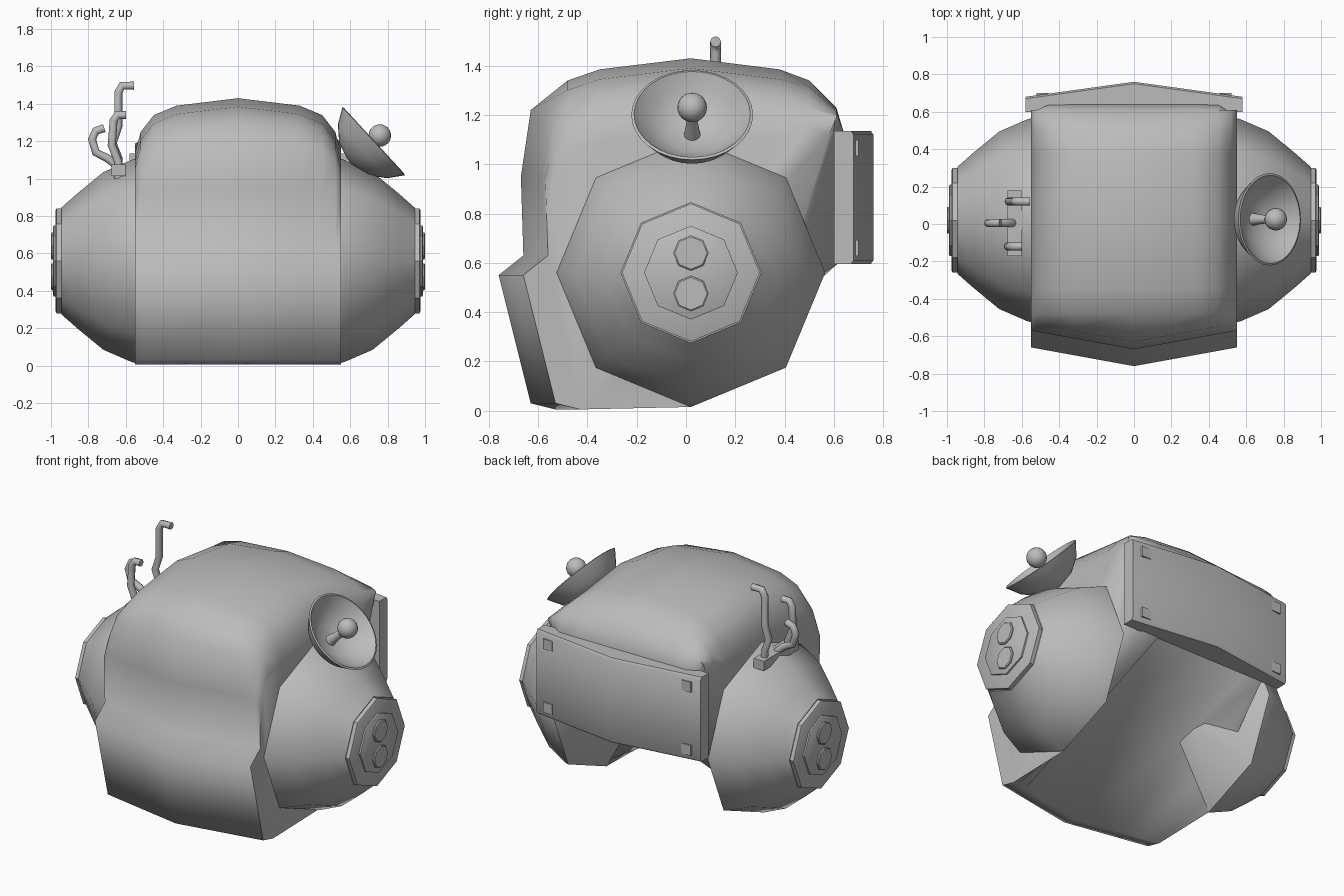
import bpy, bmesh, math
from mathutils import Vector, Matrix

cube = bpy.data.objects.get("Cube")
if cube:
    bpy.data.objects.remove(cube, do_unlink=True)

grey = bpy.data.materials.new("plain_grey")
grey.use_nodes = True
colour = (0.5, 0.5, 0.5, 1)
grey.diffuse_color = colour
grey.node_tree.nodes["Principled BSDF"].inputs["Base Color"].default_value = colour


def clamp(v):
    return max(0, min(1, v))


def finish(bm, name, angle=35):
    bmesh.ops.recalc_face_normals(bm, faces=bm.faces)
    mesh = bpy.data.meshes.new(name)
    bm.to_mesh(mesh)
    bm.free()
    mesh.materials.append(grey)
    ob = bpy.data.objects.new(name, mesh)
    bpy.context.collection.objects.link(ob)
    bpy.ops.object.select_all(action="DESELECT")
    bpy.context.view_layer.objects.active = ob
    ob.select_set(True)
    bpy.ops.object.shade_smooth_by_angle(angle=math.radians(angle))


def loft(rings, name, angle=35):
    """Skin equal-length rings and close both ends."""
    bm = bmesh.new()
    rows = [[bm.verts.new(p) for p in ring] for ring in rings]
    n = len(rows[0])
    for a, b in zip(rows, rows[1:]):
        for i in range(n):
            j = (i + 1) % n
            bm.faces.new((a[i], a[j], b[j], b[i]))
    bm.faces.new(rows[0])
    bm.faces.new(rows[-1])
    finish(bm, name, angle)


def lathe(profile, sides, origin, axis, name, angle=35):
    """Spin (distance, radius) pairs about an axis."""
    rot = Vector(axis).to_track_quat("X", "Z").to_matrix()
    rings = []
    for d, r in profile:
        ring = []
        for i in range(sides):
            a = math.tau * i / sides
            ring.append(Vector(origin) + rot @ Vector((d, r * math.cos(a), r * math.sin(a))))
        rings.append(ring)
    loft(rings, name, angle)


def box(centre, size, name):
    bm = bmesh.new()
    bmesh.ops.create_cube(bm, size=1, matrix=Matrix.Translation(centre) @ Matrix.Diagonal((*size, 1)))
    finish(bm, name)


def tube(points, radius, name):
    curve = bpy.data.curves.new(name, "CURVE")
    curve.dimensions = "3D"
    curve.bevel_depth = radius
    curve.bevel_resolution = 2
    curve.use_fill_caps = True
    spline = curve.splines.new("POLY")
    spline.points.add(len(points) - 1)
    for p, co in zip(spline.points, points):
        p.co = (*co, 1)
    curve.materials.append(grey)
    ob = bpy.data.objects.new(name, curve)
    bpy.context.collection.objects.link(ob)


# Body: side profile swept across, rounded over the shoulders,
# hollowed underneath at the back and undercut beside the hatch
profile = [(0.02, 0.015), (-0.53, 0.005), (-0.63, 0.03), (-0.76, 0.55), (-0.66, 0.63),
           (-0.67, 0.95), (-0.63, 1.22), (-0.48, 1.34), (-0.35, 1.385), (0.02, 1.43),
           (0.38, 1.385), (0.5, 1.34), (0.61, 1.23), (0.64, 1.13), (0.62, 0.6)]
half = [(0.55, 0.29), (0.52, 0.18), (0.45, 0.09), (0.33, 0.04)]
columns = [(-x, d) for x, d in half] + [(0, 0)] + half[::-1]
rings = []
for x, drop in columns:
    ring = []
    for y, z in profile:
        fall = drop * clamp((z - 0.9) / 0.45) * clamp((0.66 - y) / 0.25)
        if y < -0.5:
            y += 0.1 * abs(x) / 0.55
        elif y > 0.6 and z < 1.2:
            y -= clamp((abs(x) - 0.45) / 0.1) * (0.06 if z > 1 else 0.2)
        elif z < 0.1:
            z += 0.385 * clamp((0.55 - abs(x)) / 0.22)
        ring.append((x, y, z - fall))
    rings.append(ring)
loft(rings, "body", 70)

# Rear hatch: shallow wedge panel with square corner studs
hatch = []
for x in (-0.58, 0, 0.58):
    y = 0.76 - 0.08 * abs(x) / 0.58
    hatch.append([(x, 0.6, 0.595), (x, y - 0.01, 0.595), (x, y, 0.61),
                  (x, y, 1.12), (x, y - 0.01, 1.135), (x, 0.6, 1.135)])
loft(hatch, "rear_hatch", 50)
for x in (-0.49, 0.49):
    for z in (0.66, 1.065):
        box((x, 0.69, z), (0.065, 0.02, 0.065), "hatch_stud")

# Side pods: octagonal, tapering both ways, with layered end plates and twin caps
for s, label in ((1, "left"), (-1, "right")):
    centre = Vector((0, 0.02, 0.56))
    axis = (s, 0, 0)
    lathe([(0.33, 0.16), (0.55, 0.545), (0.57, 0.54), (0.72, 0.475), (0.86, 0.36), (0.945, 0.285)],
          8, centre, axis, label + "_pod", 50)
    lathe([(0.93, 0.28), (0.97, 0.28), (0.975, 0.27)], 8, centre, axis, label + "_end_plate")
    lathe([(0.96, 0.19), (0.985, 0.19), (0.988, 0.185)], 8, centre, axis, label + "_inner_plate")
    for dz in (0.08, -0.085):
        lathe([(0.97, 0.072), (0.995, 0.072), (1.0, 0.066)], 8, centre + Vector((0, 0, dz)), axis, label + "_cap")

# Dish: hollow bowl, stem and ball
aim = Vector((0.735, 0, 0.675)).normalized()
hub = Vector((0.725, 0.025, 1.2))
lathe([(-0.17, 0.02), (-0.14, 0.12), (-0.08, 0.195), (0, 0.247), (0.004, 0.236),
       (-0.055, 0.185), (-0.11, 0.1), (-0.12, 0.01)], 32, hub, aim, "dish_bowl", 50)
lathe([(-0.13, 0.035), (-0.06, 0.025), (0.04, 0.018)], 16, hub, aim, "dish_stem")
bm = bmesh.new()
bmesh.ops.create_uvsphere(bm, u_segments=20, v_segments=12, radius=0.06,
                          matrix=Matrix.Translation(hub + aim * 0.045))
finish(bm, "dish_ball", 60)

# Bent pipes on the right pod
box((-0.64, 0.005, 1.045), (0.075, 0.35, 0.06), "pipe_base")
pipes = {
    "tall_pipe": (0.12, [(-0.64, 0.97), (-0.64, 1.11), (-0.67, 1.19), (-0.64, 1.28), (-0.64, 1.46), (-0.62, 1.497), (-0.555, 1.497)]),
    "curled_pipe": (0.005, [(-0.64, 0.97), (-0.65, 1.07), (-0.7, 1.11), (-0.76, 1.14), (-0.78, 1.21), (-0.76, 1.255), (-0.715, 1.27)]),
    "short_pipe": (-0.12, [(-0.64, 0.97), (-0.64, 1.09), (-0.675, 1.18), (-0.665, 1.31), (-0.645, 1.34), (-0.6, 1.34)]),
}
for name, (y, path) in pipes.items():
    tube([(x, y, z) for x, z in path], 0.022, name)
